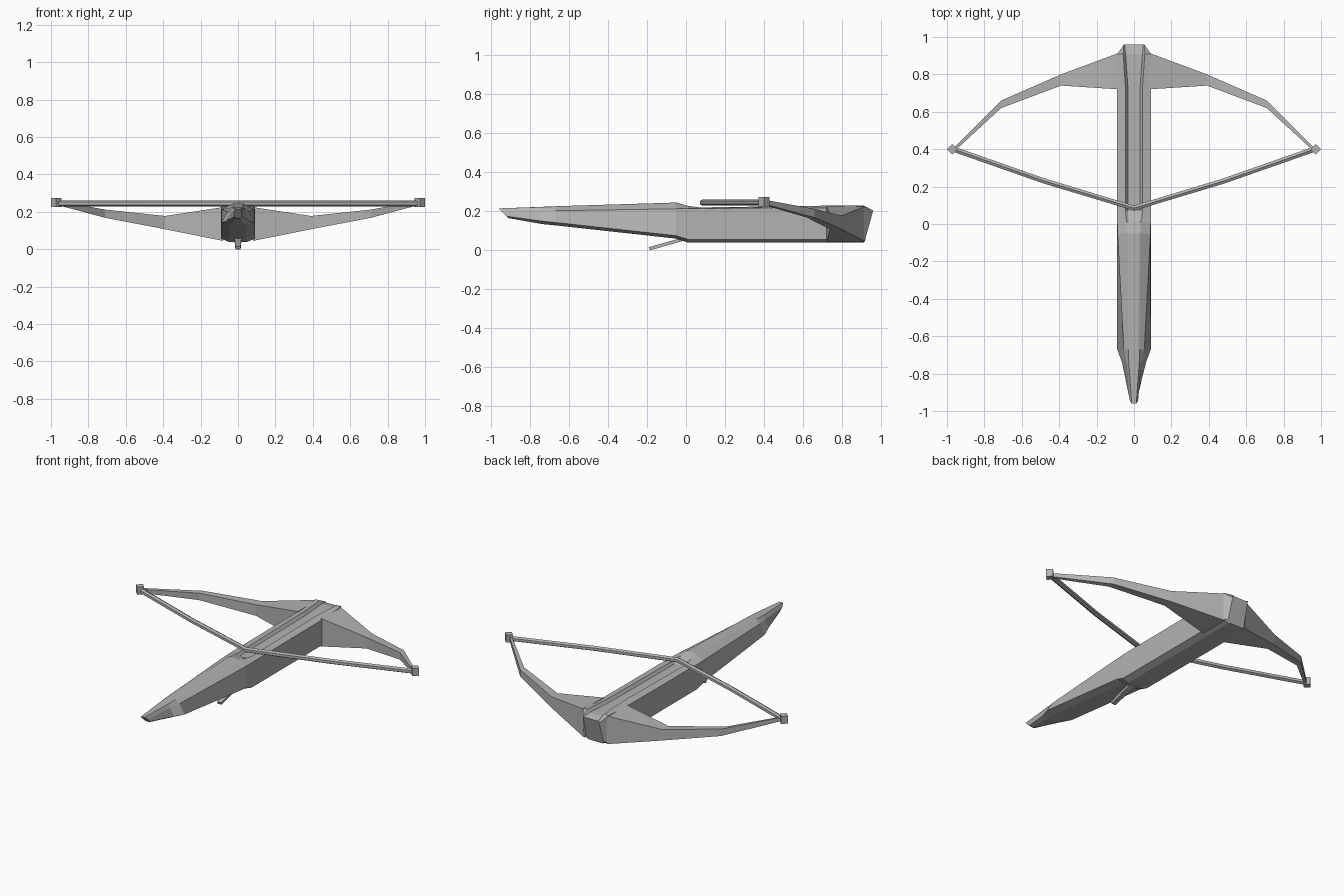
import bpy, bmesh, math
from mathutils import Vector

cube = bpy.data.objects.get("Cube")
if cube:
    bpy.data.objects.remove(cube, do_unlink=True)

# Single flat colour
grey = bpy.data.materials.new("plain_grey")
grey.use_nodes = True
COLOUR = (0.45, 0.45, 0.45, 1)
grey.diffuse_color = COLOUR
grey.node_tree.nodes["Principled BSDF"].inputs["Base Color"].default_value = COLOUR


def loft(name, rings):
    """Skin a row of equal-sized point loops and cap both ends."""
    bm = bmesh.new()
    rows = [[bm.verts.new(p) for p in ring] for ring in rings]
    for a, b in zip(rows, rows[1:]):
        for i in range(len(a)):
            j = (i + 1) % len(a)
            bm.faces.new((a[i], a[j], b[j], b[i]))
    bm.faces.new(rows[0])
    bm.faces.new(rows[-1])
    bmesh.ops.recalc_face_normals(bm, faces=bm.faces)
    mesh = bpy.data.meshes.new(name)
    bm.to_mesh(mesh)
    bm.free()
    mesh.materials.append(grey)
    obj = bpy.data.objects.new(name, mesh)
    bpy.context.collection.objects.link(obj)
    return obj


def section(half):
    """Mirror half a cross-section, listed from bottom to top."""
    return half + [(-x, y, z) for x, y, z in reversed(half)]


def stock_ring(y, bottom, side, shoulder, crest, groove, lean=0):
    """Each corner is (half width, height); lean slants the ring in y."""
    corners = (bottom, side, shoulder, crest, groove)
    low = bottom[1]
    span = max(crest[1] - low, 0.01)
    return section([(x, y + lean * (z - low) / span, z) for x, z in corners])


# Stock with a tapered butt, raised latch and grooved deck
loft("stock", [
    stock_ring(-0.91, (.010, .165), (.020, .175), (.022, .200), (.012, .215), (.008, .215), -.05),
    stock_ring(-0.74, (.035, .135), (.064, .150), (.040, .200), (.028, .222), (.020, .223)),
    stock_ring(-0.67, (.045, .128), (.090, .143), (.055, .203), (.030, .224), (.020, .226)),
    stock_ring(-0.05, (.045, .060), (.090, .075), (.088, .213), (.035, .240), (.028, .245)),
    stock_ring(0.01, (.050, .040), (.090, .056), (.090, .214), (.040, .228), (.030, .228)),
    stock_ring(0.07, (.050, .040), (.090, .056), (.090, .215), (.045, .220), (.032, .205)),
    stock_ring(0.72, (.050, .040), (.090, .056), (.090, .218), (.045, .229), (.032, .210)),
    stock_ring(0.91, (.050, .040), (.090, .056), (.090, .228), (.058, .230), (.045, .212)),
    stock_ring(0.915, (.045, .042), (.060, .056), (.056, .190), (.055, .205), (.050, .200), .045),
])


# Bow limbs: tapering box sections
def limb_ring(x, back, front, low, high):
    return [(x, back, low), (x, front, low), (x, front, high), (x, back, high)]


LIMB = [(.08, .72, .915, .045, .225), (.39, .74, .80, .107, .178),
        (.71, .62, .66, .168, .212), (.96, .39, .41, .235, .258)]

for label, s in (("left", 1), ("right", -1)):
    loft(label + "_limb", [limb_ring(s * x, *rest) for x, *rest in LIMB])

    # Nocks at the limb ends
    bpy.ops.mesh.primitive_cube_add(size=1, location=(s * .972, .40, .25),
                                    rotation=(0, 0, math.radians(45)))
    nock = bpy.context.object
    nock.name = label + "_nock"
    nock.scale = (.040, .040, .048)
    nock.data.materials.append(grey)

# Bowstring: hexagonal rod through five points
path = [Vector(p) for p in ((-.965, .40, .245), (-.48, .23, .245), (0, .085, .245),
                            (.48, .23, .245), (.965, .40, .245))]
rings = []
for i, p in enumerate(path):
    along = (path[min(i + 1, 4)] - path[max(i - 1, 0)]).normalized()
    across = Vector((-along.y, along.x, 0))
    ring = []
    for k in range(6):
        a = math.tau * k / 6 + math.pi / 6
        ring.append(p + .016 * (math.cos(a) * across + math.sin(a) * Vector((0, 0, 1))))
    rings.append(ring)
loft("bowstring", rings)

# Trigger lever under the stock
loft("trigger", [
    section([(w, y, low), (w, y + dy, low + .016)])
    for w, y, dy, low in ((.014, -.185, -.006, 0), (.020, .02, -.006, .058))
])
